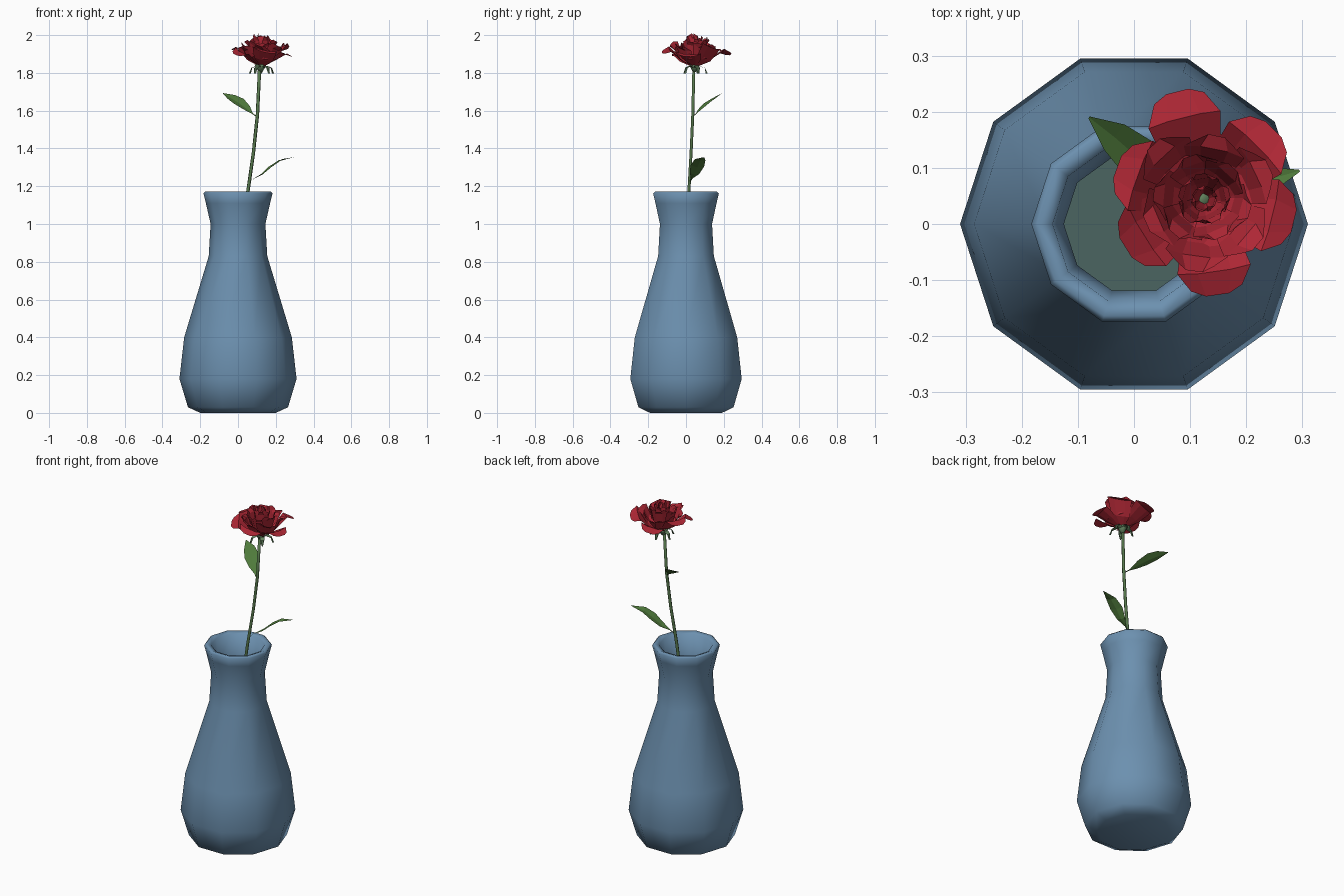
import bpy, bmesh, math, random
from mathutils import Vector

random.seed(4)
if "Cube" in bpy.data.objects:
    bpy.data.objects.remove(bpy.data.objects["Cube"])


def material(name, rgb):
    m = bpy.data.materials.new(name)
    m.use_nodes = True
    m.diffuse_color = (*rgb, 1)
    m.node_tree.nodes["Principled BSDF"].inputs["Base Color"].default_value = (*rgb, 1)
    return m


GLAZE = material("blue glaze", (0.15, 0.28, 0.43))
WATER = material("murky water", (0.07, 0.13, 0.12))
PETAL = material("red petal", (0.42, 0.02, 0.035))
LEAF = material("leaf green", (0.08, 0.20, 0.045))
STEM = material("stem green", (0.09, 0.18, 0.07))
SEPAL = material("pale sepal green", (0.13, 0.24, 0.12))


def add_mesh(name, rows, mat, smooth=False, closed=False, cap=False):
    """Skin a list of equally long point rows with quads."""
    bm = bmesh.new()
    grid = [[bm.verts.new(p) for p in row] for row in rows]
    n = len(rows[0])
    for a, b in zip(grid, grid[1:]):
        for i in range(n if closed else n - 1):
            j = (i + 1) % n
            bm.faces.new((a[i], a[j], b[j], b[i]))
    if cap:
        bm.faces.new(grid[0][::-1])
        bm.faces.new(grid[-1])
    bmesh.ops.remove_doubles(bm, verts=bm.verts, dist=0.0002)
    bmesh.ops.recalc_face_normals(bm, faces=bm.faces)
    for f in bm.faces:
        f.smooth = smooth
    me = bpy.data.meshes.new(name)
    bm.to_mesh(me)
    bm.free()
    me.materials.append(mat)
    ob = bpy.data.objects.new(name, me)
    bpy.context.collection.objects.link(ob)
    return ob


def ring(radius, z, sides, center=(0, 0)):
    return [(center[0] + radius * math.cos(math.tau * i / sides),
             center[1] + radius * math.sin(math.tau * i / sides), z) for i in range(sides)]


def tube(name, path, radius, mat, sides=6):
    rows = [ring(radius, z, sides, (x, y)) for x, y, z in path]
    return add_mesh(name, rows, mat, True, True, True)


# Vase: ten-sided lathe with an inner wall
profile = [(0.20, 0), (0.265, 0.03), (0.31, 0.18), (0.285, 0.40), (0.155, 0.83),
           (0.145, 1.0), (0.17, 1.11), (0.183, 1.162), (0.172, 1.172), (0.145, 1.162),
           (0.125, 1.0), (0.135, 0.83), (0.262, 0.40), (0.285, 0.18), (0.22, 0.05)]
add_mesh("vase", [ring(r, z, 10) for r, z in profile], GLAZE, True, True, True)

# Water surface filling the neck
add_mesh("water", [ring(0.001, 0.80, 10), ring(0.143, 0.80, 10)], WATER, False, True)

# Stem
tube("stem", [(-0.07, -0.01, 0.07), (0.0, 0.0, 0.75), (0.052, 0.015, 1.17),
              (0.082, 0.027, 1.38), (0.103, 0.036, 1.58), (0.115, 0.042, 1.84)], 0.009, STEM)


# Leaves: folded blades swept along a bent midrib
def leaf(name, rib, widths, fold, tilt):
    pts = [Vector(p) for p in rib]
    along = pts[-1] - pts[0]
    side = Vector((along.y, -along.x, 0)).normalized() + Vector((0, 0, tilt))
    rows = []
    for p, w in zip(pts, widths):
        lift = Vector((0, 0, fold * w))
        rows.append([p - side * w + lift, p, p + side * w + lift])
    return add_mesh(name, rows, LEAF)


blade = [0.003, 0.004, 0.026, 0.038, 0.029, 0.002]
leaf("upper_leaf", [(0.102, 0.036, 1.565), (0.075, 0.055, 1.585), (0.045, 0.085, 1.61),
                    (0.005, 0.12, 1.64), (-0.035, 0.155, 1.665), (-0.08, 0.19, 1.692)],
     blade, 0.25, 0.35)
leaf("lower_leaf", [(0.06, 0.02, 1.22), (0.085, 0.03, 1.24), (0.13, 0.045, 1.262),
                    (0.175, 0.06, 1.30), (0.225, 0.075, 1.335), (0.295, 0.095, 1.353)],
     blade, 0.2, 0.1)

# Flower centre, and the receptacle below it
CX, CY, CZ = 0.125, 0.045, 1.835
add_mesh("receptacle", [ring(r, z, 6, (CX - 0.006, CY)) for r, z in
                        [(0.010, 1.805), (0.022, 1.825), (0.032, 1.845)]],
         SEPAL, True, True, True)


# Petal or sepal: a cupped sheet from (reach, height, half width) sections
def petal(name, angle, sections, cup, mat, twist=0.0):
    a = math.radians(angle)
    out = Vector((math.cos(a), math.sin(a), 0))
    across = Vector((-math.sin(a), math.cos(a), 0))
    rows = []
    for k, (reach, height, half) in enumerate(sections):
        row = []
        last = k == len(sections) - 1
        for t in (-1, -0.45, 0.45, 1):
            bow = 1 - t * t
            p = Vector((CX, CY, CZ)) + out * (reach - (0.012 * (1 - bow) if last else 0))
            p += across * half * t + Vector((0, 0, height + cup * (1 - bow) * half))
            p += Vector((0, 0, twist * t * half))
            row.append(p - out * cup * half * 0.5 * (1 - bow))
        rows.append(row)
    return add_mesh(name, rows, mat)


# Outer petals: spread wide, with the tips turning down
for i, (angle, length, tip) in enumerate([(104, 0.20, 0.06), (45, 0.178, 0.085),
                                          (-14, 0.168, 0.05), (-82, 0.176, 0.07),
                                          (212, 0.168, 0.06), (160, 0.168, 0.085)]):
    petal(f"outer_petal_{i + 1}", angle,
          [(0.012, 0, 0.012), (length * 0.4, 0.03, 0.05), (length * 0.75, tip + 0.012, 0.066),
           (length, tip, 0.046)], 0.15, PETAL, random.uniform(-0.3, 0.3))

# Inner whorls: each one shorter and more upright
whorls = [("middle_petal", 6, 0.125, 0.108, 0.056, 0.25), ("inner_petal", 6, 0.088, 0.135, 0.045, 0.35),
          ("heart_petal", 5, 0.052, 0.155, 0.032, 0.5), ("bud_petal", 4, 0.024, 0.16, 0.02, 0.6)]
for w, (name, count, reach, top, half, cup) in enumerate(whorls):
    for i in range(count):
        angle = 360 * (i + 0.5 * w) / count + 18 + random.uniform(-9, 9)
        r = reach * random.uniform(0.88, 1.1)
        z = top + random.uniform(-0.018, 0.004)
        petal(f"{name}_{i + 1}", angle,
              [(0.008, 0.005, 0.008), (r * 0.6, z * 0.4, half * 0.8),
               (r * 0.78, z * 0.85, half), (r, z, half * 0.6)],
              cup, PETAL, random.uniform(-0.5, 0.5))

# Sepals: narrow strips that droop under the bloom
for i in range(5):
    petal(f"sepal_{i + 1}", 72 * i + 20,
          [(0.005, -0.012, 0.008), (0.03, 0.0, 0.013), (0.055, -0.01, 0.011),
           (0.072, -0.038, 0.004)], 0.1, SEPAL)
